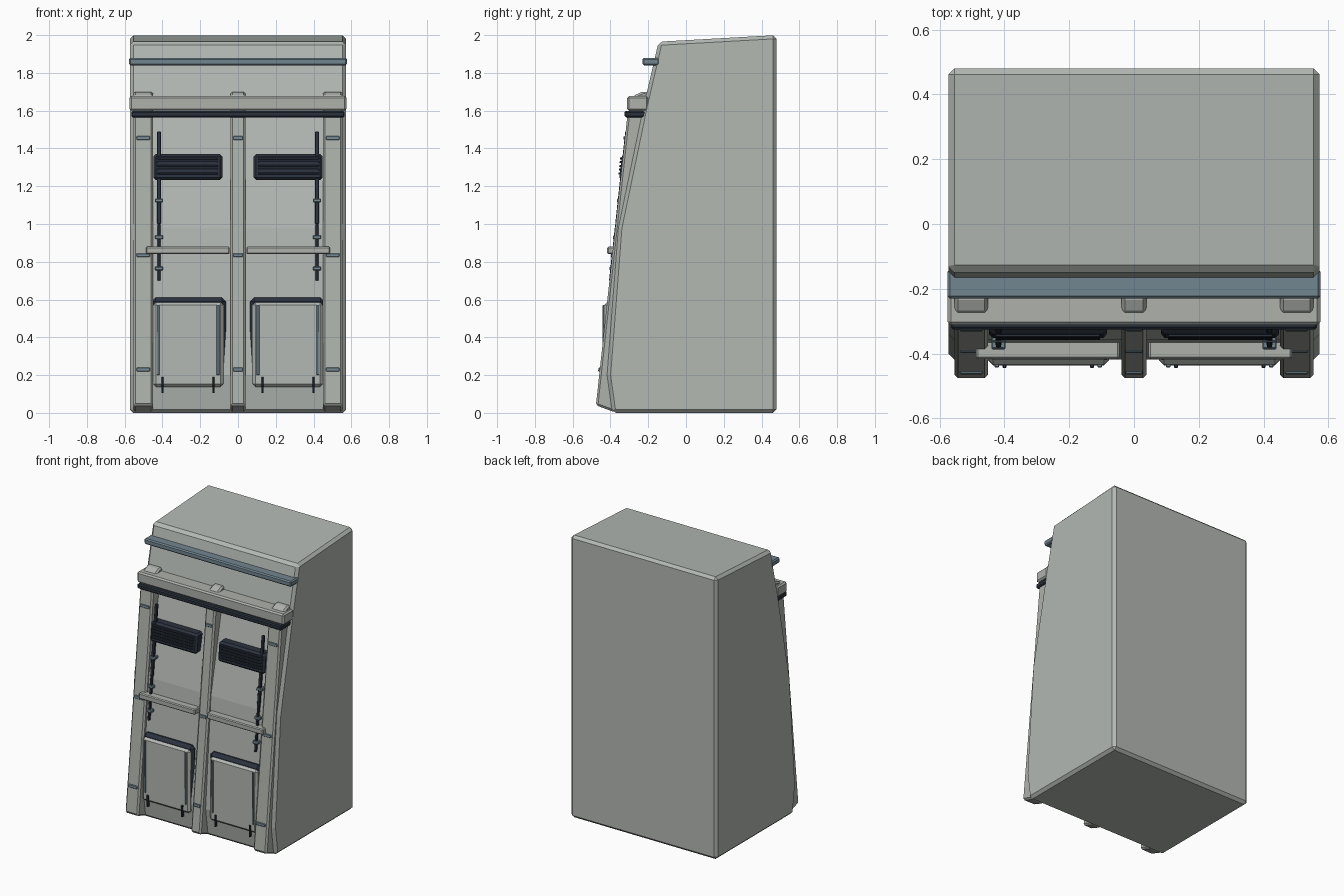
import bpy
import bmesh

default = bpy.data.objects.get("Cube")
if default:
    bpy.data.objects.remove(default, do_unlink=True)


def material(name, rgb):
    m = bpy.data.materials.new(name)
    m.use_nodes = True
    m.diffuse_color = (*rgb, 1)
    m.node_tree.nodes["Principled BSDF"].inputs["Base Color"].default_value = (*rgb, 1)
    return m


SHELL = material("pale grey green", (0.45, 0.48, 0.45))
TRIM = material("warm grey", (0.42, 0.44, 0.41))
DARK = material("dark navy", (0.024, 0.032, 0.048))
BLUE = material("steel blue", (0.17, 0.24, 0.28))


def prism(name, profile, x0, x1, mat, bevel=0.0):
    """Extrude a (y, z) outline from x0 to x1, with chamfered edges."""
    bm = bmesh.new()
    face = bm.faces.new([bm.verts.new((x0, y, z)) for y, z in profile])
    new = bmesh.ops.extrude_face_region(bm, geom=[face])["geom"]
    bmesh.ops.translate(bm, vec=(x1 - x0, 0, 0),
                        verts=[v for v in new if isinstance(v, bmesh.types.BMVert)])
    bmesh.ops.recalc_face_normals(bm, faces=bm.faces[:])
    mesh = bpy.data.meshes.new(name)
    bm.to_mesh(mesh)
    bm.free()
    mesh.materials.append(mat)
    obj = bpy.data.objects.new(name, mesh)
    bpy.context.collection.objects.link(obj)
    if bevel:
        mod = obj.modifiers.new("chamfer", "BEVEL")
        mod.width, mod.segments = bevel, 1
        mod.limit_method, mod.angle_limit = "ANGLE", 0.6
    return obj


def box(name, x0, x1, y0, y1, z0, z1, mat, bevel=0.0):
    return prism(name, [(y0, z0), (y1, z0), (y1, z1), (y0, z1)], x0, x1, mat, bevel)


def front(z):
    """Depth of the sloping pillar fronts at height z."""
    pts = [(0.05, -0.477), (0.86, -0.388), (1.56, -0.312), (1.7, -0.27)]
    for (za, ya), (zb, yb) in zip(pts, pts[1:]):
        if z <= zb:
            break
    return ya + (yb - ya) * (z - za) / (zb - za)


def slab(name, x0, x1, z0, z1, out, depth, mat, bevel=0.0):
    """Block leaning with the front, standing out from the pillar line."""
    a, b = front(z0) - out, front(z1) - out
    return prism(name, [(a, z0), (a + depth, z0), (b + depth, z1), (b, z1)],
                 x0, x1, mat, bevel)


# Main cabinet
prism("cabinet_shell", [(0.48, 0), (0.48, 2.0), (-0.145, 1.965), (-0.225, 1.62),
                        (-0.358, 0.98), (-0.418, 0.2), (-0.39, 0)],
      -0.573, 0.573, SHELL, 0.019)

# Pillars with steel straps
for label, cx, half in (("right", -0.502, 0.052), ("centre", 0, 0.039), ("left", 0.502, 0.052)):
    prism(label + "_pillar", [(-0.36, 0.008), (-0.39, 0.008), (-0.477, 0.04), (front(0.86), 0.86),
                              (front(1.56), 1.56), (-0.277, 1.68), (-0.225, 1.703),
                              (-0.18, 1.69), (-0.3, 1.0)],
          cx - half, cx + half, TRIM, 0.011)
    for i, z in enumerate((0.23, 0.835, 1.455)):
        slab(f"{label}_strap_{i}", cx - half * 0.68, cx + half * 0.68, z - 0.01, z + 0.01,
             0.007, 0.02, BLUE, 0.003)

# Header beam, its dark seal and the upper steel band
box("header_beam", -0.575, 0.575, -0.312, -0.2, 1.6, 1.677, TRIM, 0.01)
box("header_seal", -0.565, 0.565, -0.325, -0.2, 1.565, 1.598, DARK, 0.007)
box("upper_band", -0.576, 0.576, -0.23, -0.14, 1.84, 1.88, BLUE, 0.008)

# Paired bay details, repeated on both sides
for label, s in (("right", -1), ("left", 1)):
    def span(a, b):
        return min(s * a, s * b), max(s * a, s * b)

    # Louvred vent
    slab(label + "_vent", *span(0.083, 0.448), 1.233, 1.37, 0.006, 0.08, DARK, 0.013)
    for i in range(5):
        z = 1.262 + i * 0.02
        slab(f"{label}_vent_slat_{i}", *span(0.105, 0.428), z, z + 0.011, 0.014, 0.02, DARK, 0.002)

    # Conduit and clamps
    slab(label + "_conduit_upper", *span(0.408, 0.428), 1.0, 1.49, 0.002, 0.018, DARK, 0.003)
    slab(label + "_conduit_lower", *span(0.41, 0.426), 0.7, 1.0, 0.002, 0.016, DARK, 0.003)
    for i, z in enumerate((0.765, 0.93, 1.125)):
        slab(f"{label}_clamp_{i}", *span(0.396, 0.44), z - 0.01, z + 0.01, 0.006, 0.06, BLUE, 0.004)

    # Middle rail
    box(label + "_middle_rail", *span(0.045, 0.487), -0.417, -0.345, 0.84, 0.88, TRIM, 0.006)

    # Lower hatch: dark surround, plate, side rods and hinges
    prism(label + "_hatch_surround", [(-0.36, 0.61), (-0.418, 0.61), (-0.423, 0.19), (-0.38, 0.19)],
          *span(0.063, 0.457), DARK, 0.024)
    prism(label + "_hatch_plate", [(-0.38, 0.585), (-0.433, 0.585), (-0.436, 0.138), (-0.39, 0.138)],
          *span(0.077, 0.45), SHELL, 0.015)
    for i, x in enumerate((0.106, 0.423)):
        box(f"{label}_hatch_rod_{i}", *span(x - 0.007, x + 0.007), -0.442, -0.43, 0.2, 0.57, BLUE, 0.002)
    for i, x in enumerate((0.13, 0.4)):
        box(f"{label}_hatch_hinge_{i}", *span(x - 0.006, x + 0.006), -0.445, -0.425, 0.105, 0.19, DARK, 0.003)
